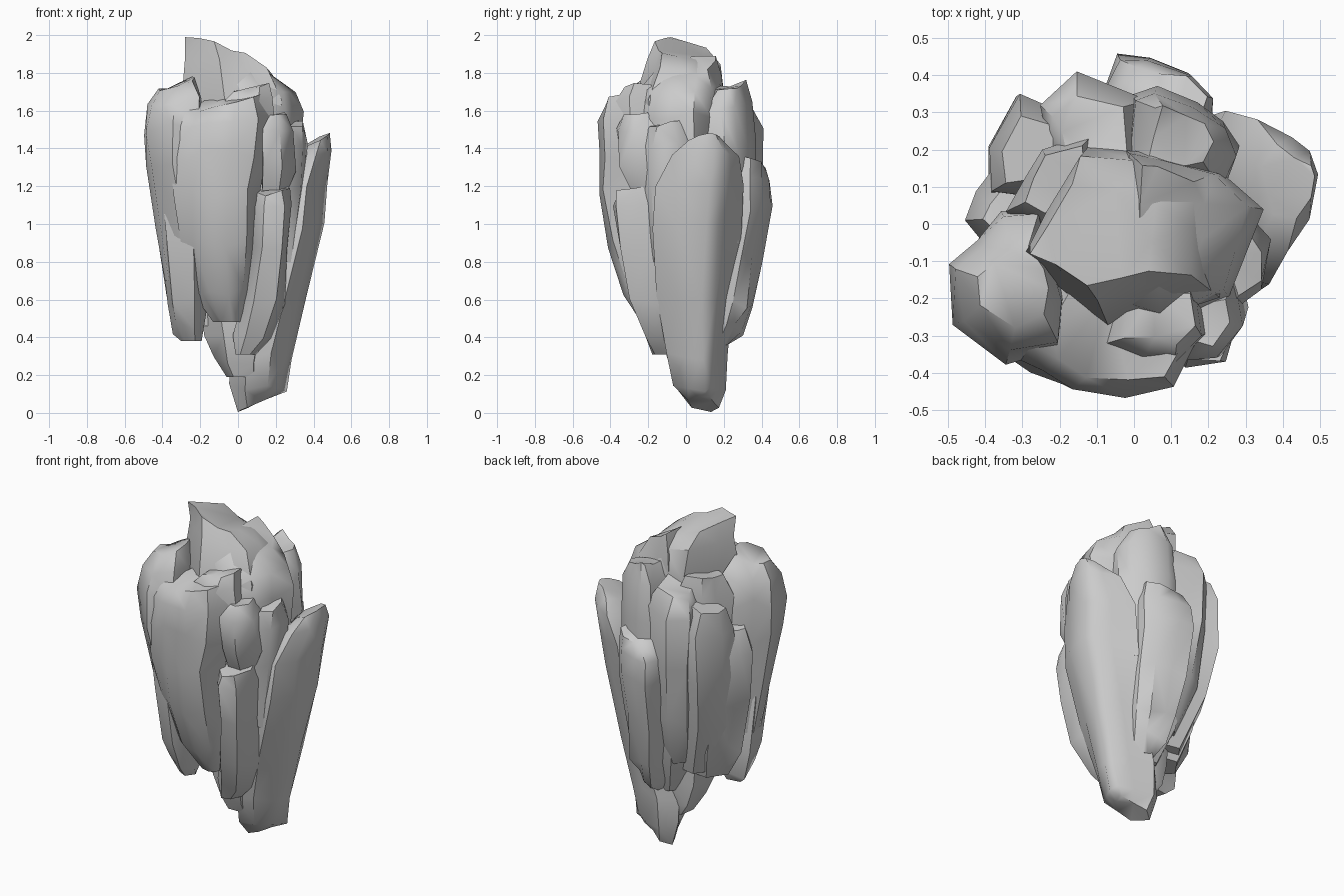
import bpy, bmesh, math, random


def chunk(name, seed, plan, rings, tilt=(0, 0), foot_tilt=0, rough=.022):
    """Rock column. plan: outline seen from above; rings: (z, x_min, x_max, y_min, y_max), top first.
    The outline is fitted to every ring's box, roughened a little and capped."""
    rnd = random.Random(seed)
    # add a slightly bulged middle point on long edges
    pts = []
    for (ax, ay), (bx, by) in zip(plan, plan[1:] + plan[:1]):
        pts.append((ax, ay))
        if math.hypot(bx - ax, by - ay) > .2:
            t = rnd.uniform(.35, .65)
            pts.append((ax + (bx - ax) * t, ay + (by - ay) * t))
    xs, ys = [p[0] for p in pts], [p[1] for p in pts]
    unit = [((x - min(xs)) / (max(xs) - min(xs)), (y - min(ys)) / (max(ys) - min(ys))) for x, y in pts]
    n = len(unit)
    bm = bmesh.new()
    loops = []
    for k, (z, x0, x1, y0, y1) in enumerate(rings):
        w = (1.0, .7)[k] if k < 2 else 0
        last = k == len(rings) - 1
        loop = []
        for u, v in unit:
            dz = w * (tilt[0] * (u - .5) + tilt[1] * (v - .5))
            dz += foot_tilt * (u - .5) if last else rnd.uniform(-1, 1) * rough * (.5 if k < 2 else 1.6)
            loop.append(bm.verts.new((x0 + (x1 - x0) * u + rnd.uniform(-.5, .5) * rough,
                                      y0 + (y1 - y0) * v + rnd.uniform(-.5, .5) * rough,
                                      max(0, min(2, z + dz)))))
        loops.append(loop)
    for a, b in zip(loops, loops[1:]):
        for i in range(n):
            j = (i + 1) % n
            bm.faces.new((a[i], a[j], b[j], b[i]))
    bm.faces.new(loops[0])
    bm.faces.new(loops[-1])
    bmesh.ops.triangulate(bm, faces=bm.faces[:])
    bmesh.ops.recalc_face_normals(bm, faces=bm.faces[:])
    me = bpy.data.meshes.new(name)
    bm.to_mesh(me)
    bm.free()
    ob = bpy.data.objects.new(name, me)
    bpy.context.collection.objects.link(ob)
    bpy.ops.object.select_all(action='DESELECT')
    ob.select_set(True)
    bpy.context.view_layer.objects.active = ob
    bpy.ops.object.shade_smooth_by_angle(angle=math.radians(45))


# central crown with the highest peak, and its lower right shoulder
chunk("crown", 3, [(-.3, -.1), (-.13, .22), (.05, .21), (.22, .13), (.2, -.2), (-.08, -.29)],
      [(1.93, -.27, .05, -.17, .1), (1.84, -.29, .16, -.21, .18), (1.66, -.29, .24, -.28, .21),
       (1.3, -.25, .24, -.25, .2), (.7, -.2, .2, -.15, .18)], (-.1, -.05))
chunk("crown_shoulder", 8, [(0, -.26), (.1, -.27), (.27, -.2), (.34, .05), (.25, .14), (.0, .21)],
      [(1.83, .02, .2, -.14, .16), (1.72, -.02, .31, -.23, .19), (1.57, -.02, .34, -.26, .2),
       (1.3, -.02, .31, -.25, .18), (.9, 0, .28, -.2, .18)], (-.1, .04))

# front slab with a thin shelf on top
chunk("front_slab", 5, [(-.36, -.35), (-.18, -.44), (-.02, -.46), (.11, -.44), (.17, -.3), (.1, -.15), (-.22, -.15)],
      [(1.65, -.28, .14, -.42, -.18), (1.55, -.35, .17, -.46, -.15), (1.36, -.36, .14, -.455, -.14),
       (1.16, -.33, .1, -.46, -.12), (.88, -.31, .08, -.41, -.1), (.64, -.25, .06, -.33, -.06),
       (.48, -.13, .02, -.24, -.05)], (.1, .04))
chunk("front_shelf", 6, [(-.1, -.34), (.1, -.38), (.18, -.3), (.16, -.15), (-.1, -.15)],
      [(1.72, -.02, .16, -.32, -.18), (1.65, -.08, .18, -.37, -.15), (1.5, -.08, .19, -.37, -.15)], (.04, 0))

# left front column and the columns below and behind it
chunk("left_column", 11, [(-.5, -.12), (-.48, -.27), (-.36, -.37), (-.22, -.33), (-.2, -.2), (-.28, .04), (-.36, .03)],
      [(1.74, -.42, -.22, -.27, -.06), (1.65, -.48, -.19, -.35, .02), (1.5, -.5, -.18, -.37, .05),
       (1.28, -.48, -.18, -.37, .05), (1.0, -.43, -.15, -.33, .03), (.7, -.38, -.1, -.26, .03)], (.07, .02))
chunk("left_low_column", 12, [(-.4, -.1), (-.38, -.25), (-.25, -.32), (-.18, -.2), (-.22, -.05)],
      [(1.06, -.4, -.18, -.33, -.06), (.9, -.4, -.17, -.33, -.03), (.6, -.37, -.15, -.29, -.02),
       (.45, -.35, -.18, -.23, -.04), (.38, -.29, -.19, -.18, -.08)])
chunk("left_middle_column", 13, [(-.46, 0), (-.42, .08), (-.36, .18), (-.2, .15), (-.2, -.08), (-.38, -.08)],
      [(1.4, -.41, -.22, -.05, .13), (1.25, -.46, -.2, -.08, .18), (.95, -.43, -.18, -.08, .2),
       (.65, -.37, -.12, -.07, .17), (.46, -.29, -.08, -.04, .12)], (.05, 0))

# broad right spire that reaches the ground
chunk("right_spire", 21, [(.36, -.18), (.45, -.05), (.5, .12), (.46, .19), (.2, .31), (.1, .18), (.2, -.15)],
      [(1.44, .34, .49, .02, .21), (1.36, .27, .5, -.08, .28), (1.2, .18, .465, -.17, .31),
       (.98, .13, .45, -.18, .29), (.6, .04, .355, -.16, .25), (.3, -.04, .29, -.1, .22),
       (.13, -.04, .255, -.06, .21), (.05, .0, .2, .02, .17)], (.08, .02), .09, .016)
chunk("foot_ledge", 22, [(-.2, -.02), (-.1, -.12), (.1, -.12), (.15, .1), (0, .16), (-.15, .12)],
      [(.62, -.2, .15, -.13, .17), (.4, -.18, .15, -.13, .17), (.27, -.13, .12, -.09, .15),
       (.19, -.07, .1, -.05, .13)])

# front right stepped columns
chunk("front_right_low_column", 31, [(.13, -.37), (.24, -.37), (.28, -.22), (.24, -.08), (.08, -.1), (.06, -.28)],
      [(1.18, .1, .27, -.36, -.17), (1.1, .07, .29, -.38, -.1), (.85, .06, .265, -.34, -.05),
       (.6, .02, .24, -.29, -.03), (.42, -.03, .18, -.22, -.02), (.31, -.01, .09, -.17, -.05)], (.03, .03))
chunk("front_right_high_column", 32, [(.13, -.37), (.24, -.38), (.31, -.26), (.29, -.12), (.13, -.15)],
      [(1.58, .14, .25, -.32, -.2), (1.5, .12, .3, -.37, -.14), (1.3, .13, .31, -.35, -.1),
       (1.17, .14, .27, -.28, -.1)])
chunk("right_wedge", 33, [(.25, -.28), (.36, -.21), (.38, -.06), (.3, .03), (.2, -.1)],
      [(1.53, .25, .35, -.2, -.03), (1.42, .21, .37, -.24, .03), (1.18, .19, .36, -.24, .03),
       (.8, .12, .3, -.2, 0)], (0, .03))

# back columns
chunk("back_column", 41, [(-.06, .46), (.14, .42), (.21, .35), (.19, .22), (-.05, .2), (-.1, .36)],
      [(1.34, -.03, .19, .24, .42), (1.25, -.08, .21, .18, .45), (1.1, -.09, .22, .16, .46),
       (.82, -.07, .21, .13, .4), (.58, -.03, .19, .1, .36), (.44, .0, .17, .08, .3),
       (.36, .03, .14, .08, .22)], (.02, -.06))
chunk("back_high_column", 42, [(.0, .35), (.06, .37), (.25, .28), (.29, .2), (.25, .1), (-.02, .12)],
      [(1.73, .04, .22, .16, .32), (1.62, -.02, .28, .1, .35), (1.4, -.02, .29, .1, .37),
       (.9, .0, .27, .1, .36)], (-.02, .04))
chunk("back_left_column", 44, [(-.16, .41), (-.25, .33), (-.2, .13), (.02, .15), (.02, .34)],
      [(1.64, -.21, -.02, .17, .35), (1.53, -.25, .03, .12, .4), (1.2, -.24, .03, .1, .41),
       (.85, -.2, .03, .1, .36), (.56, -.13, .03, .06, .24)], (.04, -.03))
chunk("left_back_column", 45, [(-.31, .34), (-.38, .2), (-.38, .08), (-.16, .05), (-.14, .28)],
      [(1.55, -.35, -.18, .1, .3), (1.42, -.38, -.15, .05, .34), (1.15, -.39, -.14, .05, .34),
       (.8, -.34, -.1, .04, .28), (.5, -.22, -.03, .03, .19)], (.03, .02))
chunk("left_back_cap", 46, [(-.35, .03), (-.26, -.04), (-.1, .0), (-.1, .24), (-.24, .2)],
      [(1.69, -.3, -.14, .02, .2), (1.58, -.35, -.1, -.04, .25), (1.3, -.33, -.1, -.03, .25)])
chunk("back_low_ledge", 47, [(-.2, .1), (-.1, .27), (.08, .28), (.1, .05), (-.12, .03)],
      [(.8, -.2, .08, .04, .3), (.55, -.16, .1, .03, .26), (.35, -.08, .1, .03, .19)])
